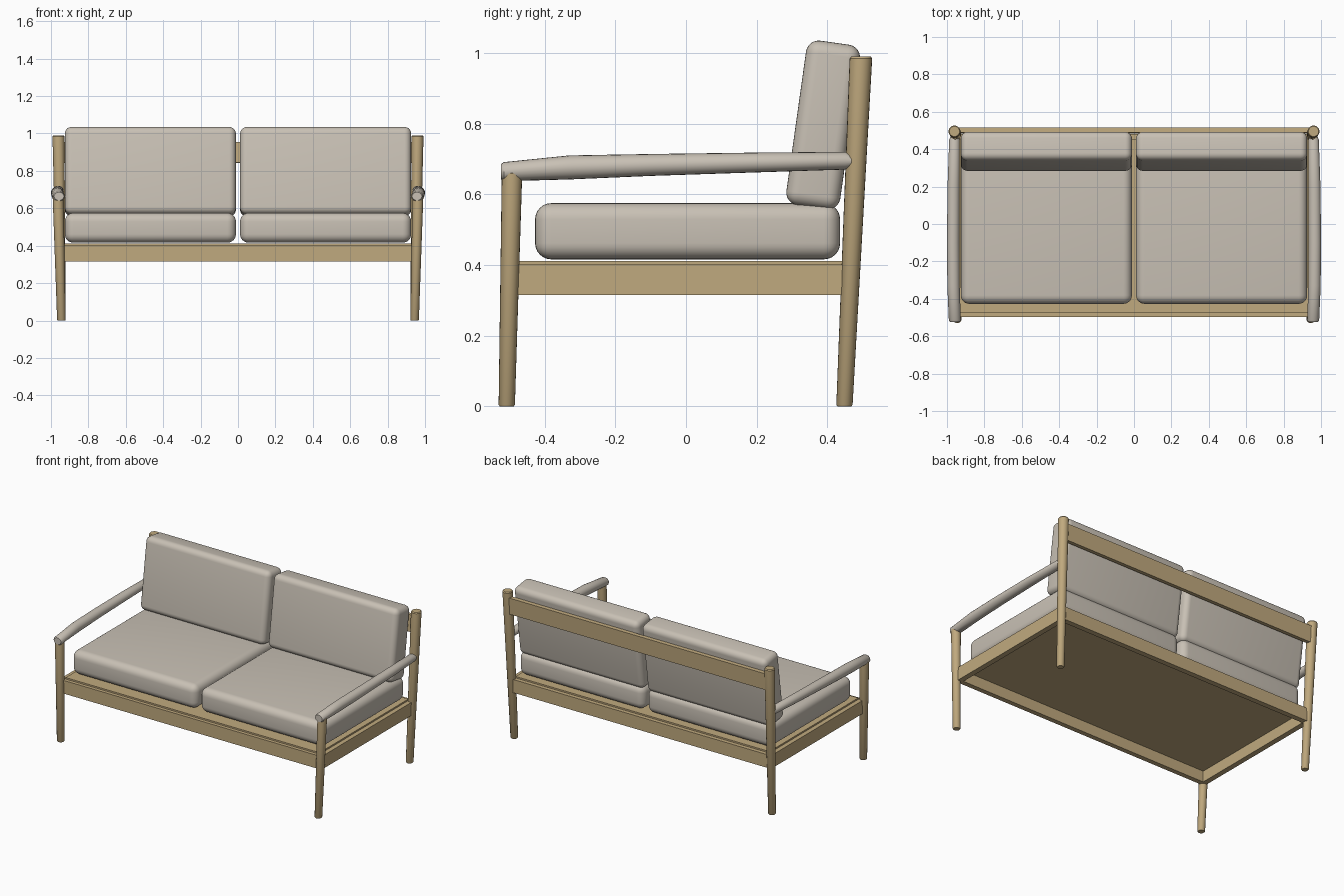
import bpy, bmesh
from math import radians, sin, cos, tau
from mathutils import Vector

cube = bpy.data.objects.get("Cube")
if cube:
    bpy.data.objects.remove(cube, do_unlink=True)


def material(name, rgb):
    m = bpy.data.materials.new(name)
    m.use_nodes = True
    m.diffuse_color = (*rgb, 1)
    m.node_tree.nodes["Principled BSDF"].inputs["Base Color"].default_value = (*rgb, 1)
    return m


WOOD = material("oak wood", (0.53, 0.40, 0.21))
FABRIC = material("warm grey fabric", (0.58, 0.53, 0.46))


def finish(name, bm, mat, bevel=0, segments=2):
    bmesh.ops.recalc_face_normals(bm, faces=bm.faces)
    mesh = bpy.data.meshes.new(name)
    bm.to_mesh(mesh)
    bm.free()
    mesh.materials.append(mat)
    ob = bpy.data.objects.new(name, mesh)
    bpy.context.collection.objects.link(ob)
    bpy.ops.object.select_all(action="DESELECT")
    ob.select_set(True)
    bpy.context.view_layer.objects.active = ob
    if bevel:
        mod = ob.modifiers.new("soft edges", "BEVEL")
        mod.width, mod.segments = bevel, segments
        bpy.ops.object.modifier_apply(modifier=mod.name)
    bpy.ops.object.shade_smooth_by_angle(angle=radians(35))
    return ob


def box(name, lo, hi, mat, bevel=0, segments=2):
    bm = bmesh.new()
    bmesh.ops.create_cube(bm, size=1)
    lo, hi = Vector(lo), Vector(hi)
    for v in bm.verts:
        v.co = v.co * (hi - lo) + (lo + hi) / 2
    return finish(name, bm, mat, bevel, segments)


def loft(name, sections, mat, axis, sides=20):
    """Skin ellipses (centre, half width, half depth) stacked along y or z."""
    bm = bmesh.new()
    rings = []
    for c, a, b in sections:
        ring = []
        for i in range(sides):
            u, w = a * cos(tau * i / sides), b * sin(tau * i / sides)
            off = Vector((u, w, 0)) if axis == "z" else Vector((u, 0, w))
            ring.append(bm.verts.new(Vector(c) + off))
        rings.append(ring)
    for r, s in zip(rings, rings[1:]):
        for i in range(sides):
            j = (i + 1) % sides
            bm.faces.new((r[i], r[j], s[j], s[i]))
    bm.faces.new(rings[0])
    bm.faces.new(rings[-1])
    return finish(name, bm, mat)


def post(name, foot, top, r0, r1):
    """Tapered round leg with softened ends."""
    foot, top = Vector(foot), Vector(top)
    length = (top - foot).length
    steps = ((0, 0.85), (0.005, 1), (length - 0.006, 1), (length, 0.85))
    sections = []
    for d, k in steps:
        t = d / length
        r = (r0 + (r1 - r0) * t) * k
        sections.append((foot.lerp(top, t), r, r))
    loft(name, sections, WOOD, "z")


for side, s in (("left", 1), ("right", -1)):
    # Legs and side rail
    post(f"front_leg_{side}", (s * 0.944, -0.507, 0), (s * 0.962, -0.492, 0.665), 0.023, 0.029)
    post(f"back_leg_{side}", (s * 0.944, 0.448, 0), (s * 0.960, 0.495, 0.99), 0.023, 0.032)
    x0, x1 = sorted((s * 0.925, s * 0.96))
    box(f"side_rail_{side}", (x0, -0.485, 0.315), (x1, 0.46, 0.402), WOOD)

    # Padded armrest, gently bowed outwards
    arm = [(-0.523, 0.957, 0.664, 0.026, 0.022), (-0.515, 0.958, 0.664, 0.032, 0.027),
           (-0.33, 0.965, 0.676, 0.033, 0.034), (-0.1, 0.967, 0.683, 0.033, 0.031),
           (0.2, 0.965, 0.690, 0.032, 0.028), (0.45, 0.960, 0.695, 0.028, 0.025),
           (0.485, 0.960, 0.694, 0.016, 0.012)]
    loft(f"armrest_{side}", [((s * x, y, z), a, b) for y, x, z, a, b in arm], FABRIC, "y")

    # Seat and back cushions
    x0, x1 = sorted((s * 0.011, s * 0.926))
    box(f"seat_cushion_{side}", (x0, -0.427, 0.416), (x1, 0.436, 0.575), FABRIC, 0.046, 6)
    back = box(f"back_cushion_{side}", (x0, -0.077, -0.235), (x1, 0.077, 0.235), FABRIC, 0.036, 6)
    back.location = (0, 0.388, 0.796)
    back.rotation_euler.x = radians(-8)

# Frame rails and seat panel
box("front_rail", (-0.945, -0.498, 0.315), (0.945, -0.466, 0.402), WOOD)
box("back_rail", (-0.945, 0.447, 0.315), (0.945, 0.482, 0.402), WOOD)
box("seat_panel", (-0.93, -0.475, 0.388), (0.93, 0.455, 0.412), WOOD)
top_rail = box("top_back_rail", (-0.955, -0.013, -0.055), (0.955, 0.013, 0.055), WOOD)
top_rail.location = (0, 0.499, 0.898)
top_rail.rotation_euler.x = radians(-3)
